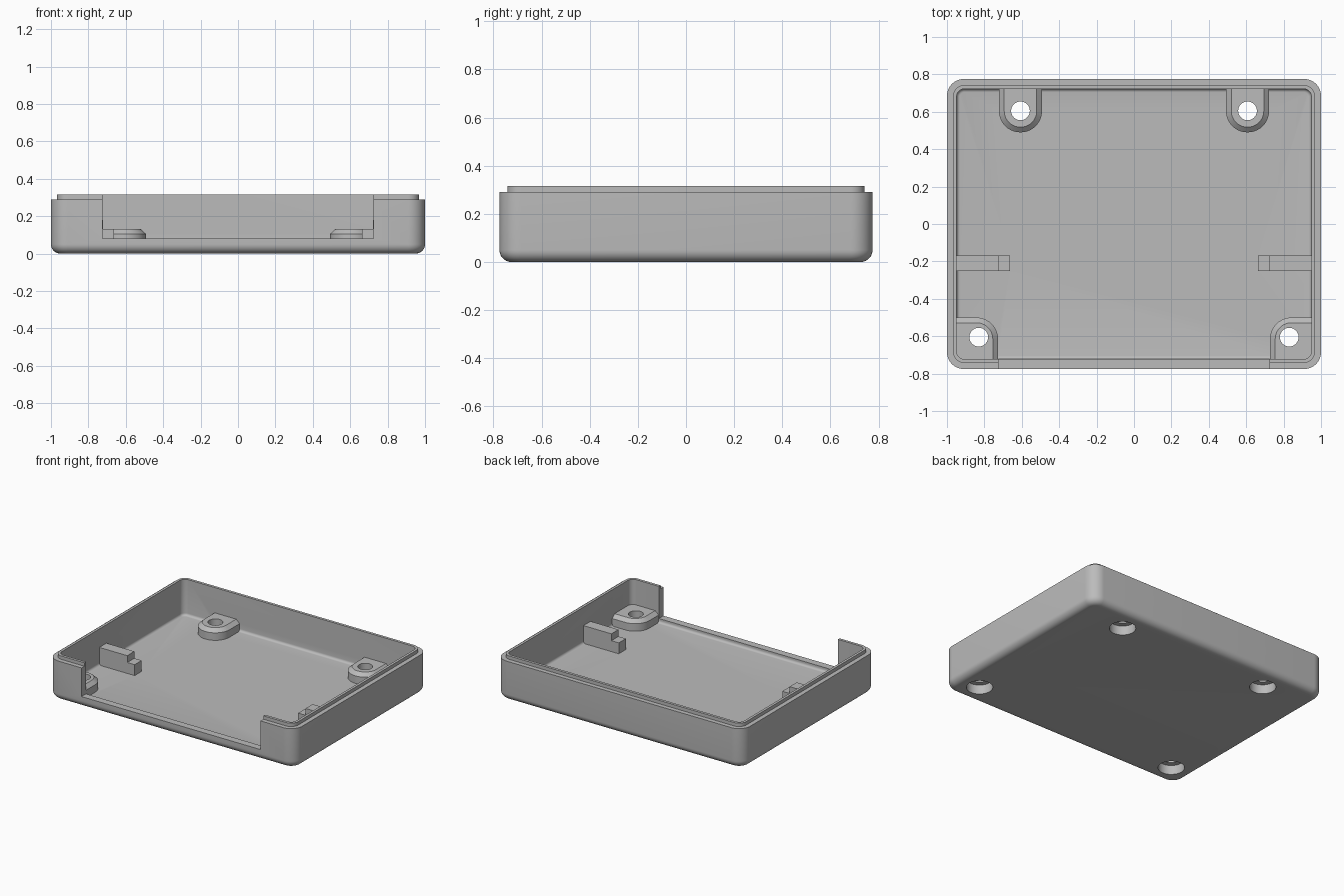
import bpy, bmesh, math

if "Cube" in bpy.data.objects:
    bpy.data.objects.remove(bpy.data.objects["Cube"])

grey = bpy.data.materials.new("mid grey plastic")
grey.use_nodes = True
colour = (0.5, 0.5, 0.5, 1)
grey.diffuse_color = colour
grey.node_tree.nodes["Principled BSDF"].inputs["Base Color"].default_value = colour


def outline(x0, x1, y0, y1, radii, steps=10):
    """Rectangle with a radius per corner, anticlockwise from (x0, y0)."""
    corners = [(x0, y0, 1, 1), (x1, y0, -1, 1), (x1, y1, -1, -1), (x0, y1, 1, -1)]
    points = []
    for i, (x, y, dx, dy) in enumerate(corners):
        r = radii[i]
        for k in range(steps + 1):
            a = math.pi * (1 + i / 2 + k / steps / 2)
            points.append((x + dx * r + r * math.cos(a), y + dy * r + r * math.sin(a)))
    return points


def rounded(hx, hy, r):
    return outline(-hx, hx, -hy, hy, [r] * 4)


def loft(name, sections, side=1):
    """Closed solid through outlines at rising heights; side=-1 mirrors it in x."""
    bm = bmesh.new()
    rings = [[bm.verts.new((side * x, y, z)) for x, y in pts] for pts, z in sections]
    n = len(rings[0])
    for a, b in zip(rings, rings[1:]):
        for i in range(n):
            j = (i + 1) % n
            bm.faces.new((a[i], a[j], b[j], b[i]))
    bm.faces.new(rings[0][::-1])
    bm.faces.new(rings[-1])
    bmesh.ops.remove_doubles(bm, verts=bm.verts, dist=0.0001)
    bmesh.ops.recalc_face_normals(bm, faces=bm.faces)
    mesh = bpy.data.meshes.new(name)
    bm.to_mesh(mesh)
    bm.free()
    mesh.materials.append(grey)
    obj = bpy.data.objects.new(name, mesh)
    bpy.context.collection.objects.link(obj)
    return obj


def box(name, x0, x1, y0, y1, z0, z1, side=1):
    pts = [(x0, y0), (x1, y0), (x1, y1), (x0, y1)]
    return loft(name, [(pts, z0), (pts, z1)], side)


def cylinder(name, x, y, r, z0, z1):
    pts = outline(x - r, x + r, y - r, y + r, [r] * 4)
    return loft(name, [(pts, z0), (pts, z1)])


def combine(base, tool, operation):
    mod = base.modifiers.new(operation, "BOOLEAN")
    mod.operation = operation
    mod.solver = "EXACT"
    mod.object = tool
    bpy.context.view_layer.update()
    result = base.evaluated_get(bpy.context.evaluated_depsgraph_get())
    mesh = bpy.data.meshes.new_from_object(result)
    base.modifiers.clear()
    base.data = mesh
    bpy.data.objects.remove(tool)


# Outer shell: rounded bottom edge, stepped locating lip on the rim
HX, HY, FILLET, LIP = 1.0, 0.775, 0.05, 0.033
shell = []
for k in range(9):
    a = math.pi / 2 * k / 8
    inset = FILLET * (1 - math.sin(a))
    shell.append((rounded(HX - inset, HY - inset, 0.09 - inset), FILLET * (1 - math.cos(a))))
lip = rounded(HX - LIP, HY - LIP, 0.09 - LIP)
shell += [(rounded(HX, HY, 0.09), 0.29), (lip, 0.29), (lip, 0.315)]
tray = loft("tray", shell)

# Cavity with a small fillet around the floor
FLOOR, SMALL = 0.05, 0.018
cavity = []
for k in range(6):
    a = math.pi / 2 * k / 5
    inset = SMALL * (1 - math.sin(a))
    cavity.append((rounded(0.948 - inset, 0.722 - inset, 0.04 - inset),
                   FLOOR + SMALL * (1 - math.cos(a))))
cavity.append((rounded(0.948, 0.722, 0.04), 0.5))
combine(tray, loft("cavity", cavity), "DIFFERENCE")

# Wide front opening above a low sill
combine(tray, box("opening", -0.725, 0.725, -1, -0.7, 0.08, 0.5), "DIFFERENCE")

BOSS_LEVELS = [(0, 0.03), (0, 0.105), (0.028, 0.13)]
for side in (-1, 1):
    # Rear bosses: rounded tongues growing from the back wall
    rear = [(outline(0.492 + i, 0.722 - i, 0.49 + i, 0.75,
                     [0.114 - i, 0.114 - i, 0, 0]), z) for i, z in BOSS_LEVELS]
    combine(tray, loft("rear_boss", rear, side), "UNION")

    # Front bosses: pads filling the corners
    front = [(outline(0.727 + i, 0.965, -0.745, -0.5 - i,
                      [0, 0.05, 0, 0.115 - i]), z) for i, z in BOSS_LEVELS]
    combine(tray, loft("front_boss", front, side), "UNION")

    # Stepped side brackets
    combine(tray, box("bracket_step", 0.662, 0.97, -0.25, -0.168, 0.03, 0.13, side), "UNION")
    combine(tray, box("bracket_top", 0.722, 0.97, -0.25, -0.168, 0.1, 0.18, side), "UNION")

    # Screw holes, counterbored from below
    for x, y in ((0.607, 0.605), (0.83, -0.605)):
        combine(tray, cylinder("counterbore", side * x, y, 0.088, -0.1, 0.068), "DIFFERENCE")
        combine(tray, cylinder("screw_hole", side * x, y, 0.05, -0.1, 0.2), "DIFFERENCE")

# Smooth the fillets, keep the edges crisp
bpy.ops.object.select_all(action="DESELECT")
tray.select_set(True)
bpy.context.view_layer.objects.active = tray
bpy.ops.object.shade_smooth_by_angle(angle=math.radians(30))
